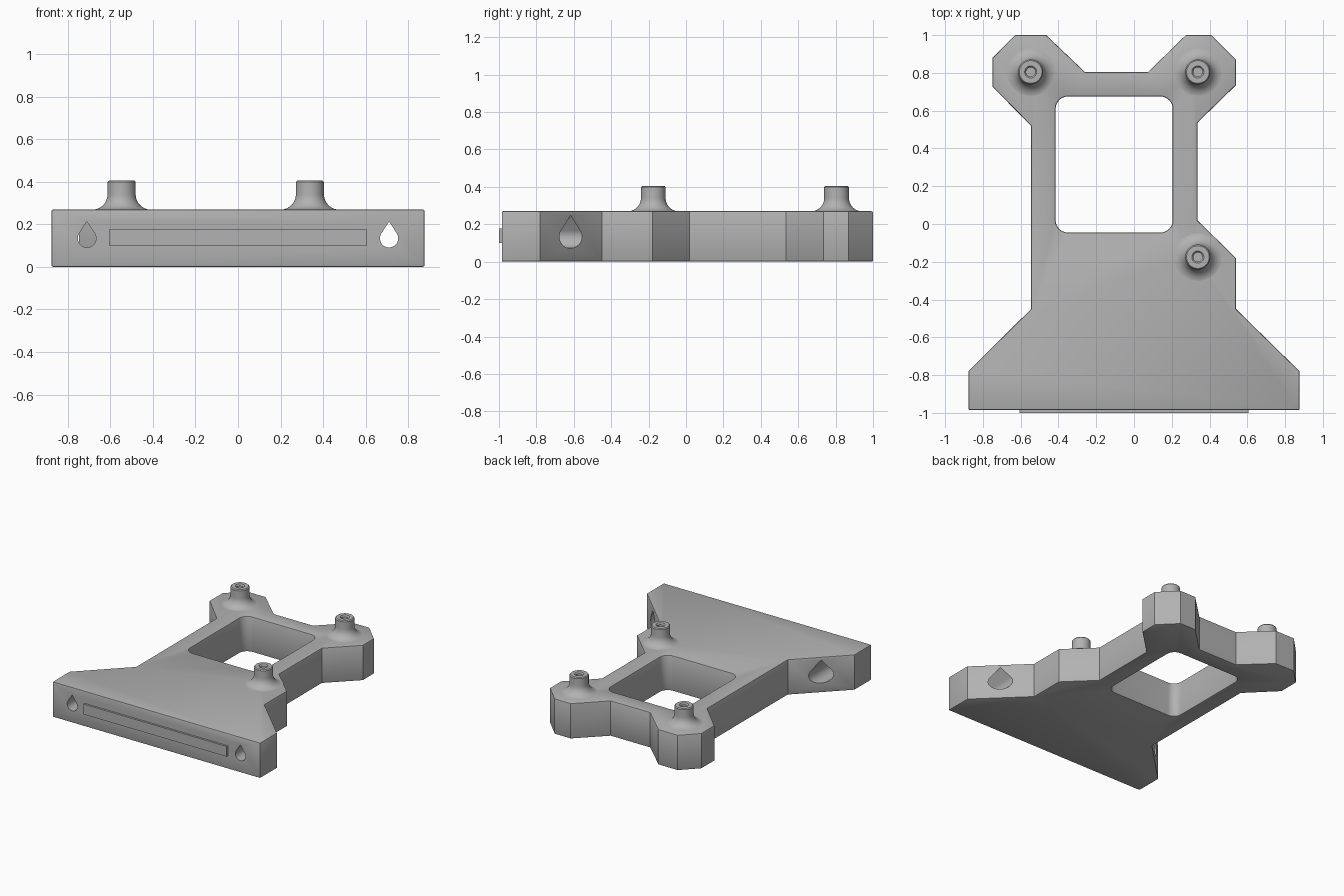
import bpy, bmesh, math
from mathutils import Matrix

if "Cube" in bpy.data.objects:
    bpy.data.objects.remove(bpy.data.objects["Cube"])

HEIGHT = 0.27
POSTS = [(-0.547, 0.805), (0.338, 0.805), (0.338, -0.175)]

grey = bpy.data.materials.new("plain grey")
grey.use_nodes = True
COLOUR = (0.448, 0.448, 0.448, 1)
grey.diffuse_color = COLOUR
grey.node_tree.nodes["Principled BSDF"].inputs["Base Color"].default_value = COLOUR


def make_object(name, bm):
    bmesh.ops.recalc_face_normals(bm, faces=bm.faces)
    mesh = bpy.data.meshes.new(name)
    bm.to_mesh(mesh)
    bm.free()
    mesh.materials.append(grey)
    obj = bpy.data.objects.new(name, mesh)
    bpy.context.collection.objects.link(obj)
    return obj


def prism(name, points, start, end, along_y=False):
    """Extrude an outline along z, or an x-z outline along y."""
    bm = bmesh.new()
    place = (lambda a, b: (a, start, b)) if along_y else (lambda a, b: (a, b, start))
    face = bm.faces.new([bm.verts.new(place(a, b)) for a, b in points])
    moved = bmesh.ops.extrude_face_region(bm, geom=[face])["geom"]
    step = end - start
    bmesh.ops.translate(bm, vec=(0, step, 0) if along_y else (0, 0, step),
                        verts=[v for v in moved if isinstance(v, bmesh.types.BMVert)])
    return make_object(name, bm)


def arc(cx, cy, r, a0, a1, n):
    angles = [math.radians(a0 + (a1 - a0) * i / n) for i in range(n + 1)]
    return [(cx + r * math.cos(a), cy + r * math.sin(a)) for a in angles]


def teardrop(x, z, r):
    return arc(x, z, r, 147, 393, 28) + [(x, z + 1.84 * r)]


def apply(obj, modifier):
    bpy.context.view_layer.objects.active = obj
    bpy.ops.object.modifier_apply(modifier=modifier.name)


def cut(obj, cutter):
    mod = obj.modifiers.new("cut", "BOOLEAN")
    mod.operation = "DIFFERENCE"
    mod.solver = "EXACT"
    mod.object = cutter
    apply(obj, mod)
    bpy.data.objects.remove(cutter)


def shade(obj, degrees):
    bpy.ops.object.select_all(action="DESELECT")
    obj.select_set(True)
    bpy.context.view_layer.objects.active = obj
    bpy.ops.object.shade_smooth_by_angle(angle=math.radians(degrees))


# Bracket body: flared foot, neck and three lobes
outline = [(-0.877, -0.985), (0.877, -0.985), (0.877, -0.78), (0.54, -0.45),
           (0.54, -0.18), (0.335, 0.02), (0.335, 0.535), (0.54, 0.735),
           (0.54, 0.87), (0.41, 1), (0.275, 1), (0.075, 0.805),
           (-0.26, 0.805), (-0.465, 1), (-0.63, 1), (-0.748, 0.88),
           (-0.748, 0.725), (-0.545, 0.52), (-0.545, -0.45), (-0.877, -0.78)]
body = prism("bracket_body", outline, 0, HEIGHT)

# Rounded window through the neck
r = 0.065
x0, x1, y0, y1 = -0.415 + r, 0.205 - r, -0.045 + r, 0.675 - r
window = (arc(x1, y1, r, 0, 90, 8) + arc(x0, y1, r, 90, 180, 8)
          + arc(x0, y0, r, 180, 270, 8) + arc(x1, y0, r, 270, 360, 8))
cut(body, prism("window_cutter", window, -0.1, 0.5))

# Softened rims
bevel = body.modifiers.new("rim", "BEVEL")
bevel.width = 0.008
bevel.segments = 2
bevel.limit_method = "ANGLE"
bevel.angle_limit = math.radians(60)
apply(body, bevel)

# Teardrop holes, wider behind the front wall
for x in (-0.71, 0.71):
    cut(body, prism("hole_cutter", teardrop(x, 0.134, 0.043), -1.1, -0.3, True))
    cut(body, prism("counterbore_cutter", teardrop(x, 0.134, 0.062), -0.87, -0.3, True))

# Screw bores under the posts
for x, y in POSTS:
    cut(body, prism("bore_cutter", arc(x, y, 0.026, 0, 345, 23), 0.14, 0.4))
shade(body, 30)

# Raised bar on the front face
bm = bmesh.new()
bmesh.ops.create_cube(bm, size=1, matrix=Matrix.Translation((0, -0.99, 0.138))
                      @ Matrix.Diagonal((1.21, 0.02, 0.078, 1)))
make_object("front_bar", bm)

# Hollow posts with a flared base, turned from a profile
flare = [(a, b) for a, b in arc(0.138, 0.341, 0.072, 270, 180, 10)]
profile = flare + [(0.066, 0.398), (0.06, 0.405), (0.032, 0.405),
                   (0.024, 0.395), (0.024, 0.15), (0, 0.15)]
for i, (x, y) in enumerate(POSTS):
    bm = bmesh.new()
    verts = [bm.verts.new((a, 0, b)) for a, b in profile]
    edges = [bm.edges.new(pair) for pair in zip(verts, verts[1:])]
    bmesh.ops.spin(bm, geom=verts + edges, cent=(0, 0, 0), axis=(0, 0, 1),
                   angle=math.tau, steps=40)
    bmesh.ops.remove_doubles(bm, verts=bm.verts, dist=0.0005)
    post = make_object("post_%d" % (i + 1), bm)
    # An open shell: make sure the outer wall faces outward
    wall = max(post.data.polygons, key=lambda p: p.area * (p.center.xy.length > 0.06))
    if wall.normal.xy.dot(wall.center.xy) < 0:
        post.data.flip_normals()
    post.location = (x, y, 0)
    shade(post, 35)
